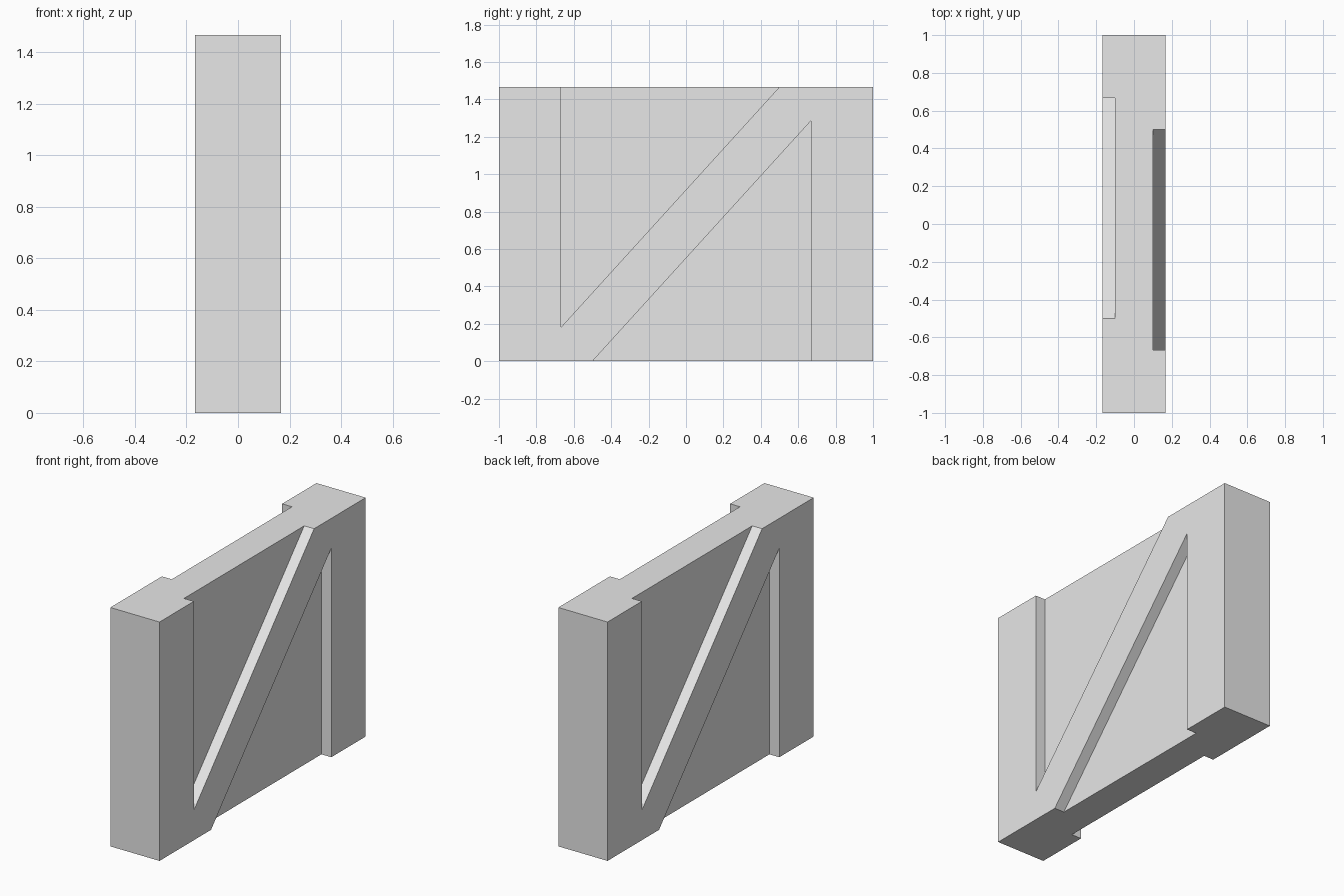
import bpy
import bmesh
from mathutils import Matrix, Vector

if "Cube" in bpy.data.objects:
    bpy.data.objects.remove(bpy.data.objects["Cube"], do_unlink=True)

HALF_W, HALF_L, HEIGHT = 0.167, 1.0, 1.467
DEPTH = 0.067            # recess depth on each broad face
POST, TIP = 0.667, 0.5   # inner post edge, and brace end at top and bottom
SLOPE = 1.1              # rise of the diagonal brace
OVER = 0.1               # cutter overshoot past the block

grey = bpy.data.materials.new("light grey")
grey.use_nodes = True
grey.diffuse_color = (0.8, 0.8, 0.8, 1)
grey.node_tree.nodes["Principled BSDF"].inputs["Base Color"].default_value = grey.diffuse_color


def make_object(name, bm):
    bmesh.ops.recalc_face_normals(bm, faces=bm.faces)
    mesh = bpy.data.meshes.new(name)
    bm.to_mesh(mesh)
    bm.free()
    mesh.materials.append(grey)
    obj = bpy.data.objects.new(name, mesh)
    bpy.context.collection.objects.link(obj)
    return obj


def triangle_cutter(turn):
    """Triangular prism open to the top and outside, placed by a turn matrix."""
    top = HEIGHT + OVER
    low = HEIGHT - SLOPE * (POST + TIP)
    profile = [(-POST, low), (TIP + OVER / SLOPE, top), (-POST, top)]
    bm = bmesh.new()
    face = bm.faces.new([bm.verts.new((HALF_W - DEPTH, y, z)) for y, z in profile])
    ext = bmesh.ops.extrude_face_region(bm, geom=[face])
    moved = [v for v in ext["geom"] if isinstance(v, bmesh.types.BMVert)]
    bmesh.ops.translate(bm, verts=moved, vec=(DEPTH + OVER, 0, 0))
    bmesh.ops.transform(bm, matrix=turn, verts=bm.verts)
    cutter = make_object("recess_cutter", bm)
    cutter.hide_render = True
    return cutter


# Solid barrier block
bm = bmesh.new()
bmesh.ops.create_cube(bm, size=1)
bmesh.ops.scale(bm, verts=bm.verts, vec=(2 * HALF_W, 2 * HALF_L, HEIGHT))
bmesh.ops.translate(bm, verts=bm.verts, vec=(0, 0, HEIGHT / 2))
block = make_object("braced_panel", bm)

# Triangular recesses above and below the brace, on both broad faces
centre = Matrix.Translation(Vector((0, 0, HEIGHT / 2)))
flip = centre @ Matrix.Rotation(3.14159265, 4, 'X') @ centre.inverted()
half_turn = Matrix.Rotation(3.14159265, 4, 'Z')
turns = [Matrix.Identity(4), flip, half_turn, half_turn @ flip]
cutters = [triangle_cutter(turn) for turn in turns]
for cutter in cutters:
    mod = block.modifiers.new("recess", 'BOOLEAN')
    mod.operation = 'DIFFERENCE'
    mod.solver = 'EXACT'
    mod.object = cutter

# Bake the cuts and drop the cutters
bpy.context.view_layer.update()
graph = bpy.context.evaluated_depsgraph_get()
carved = bpy.data.meshes.new_from_object(block.evaluated_get(graph))
block.modifiers.clear()
block.data = carved
carved.name = "braced_panel"
for cutter in cutters:
    bpy.data.objects.remove(cutter, do_unlink=True)
carved.materials.clear()
carved.materials.append(grey)
for poly in carved.polygons:
    poly.material_index = 0
    poly.use_smooth = False
